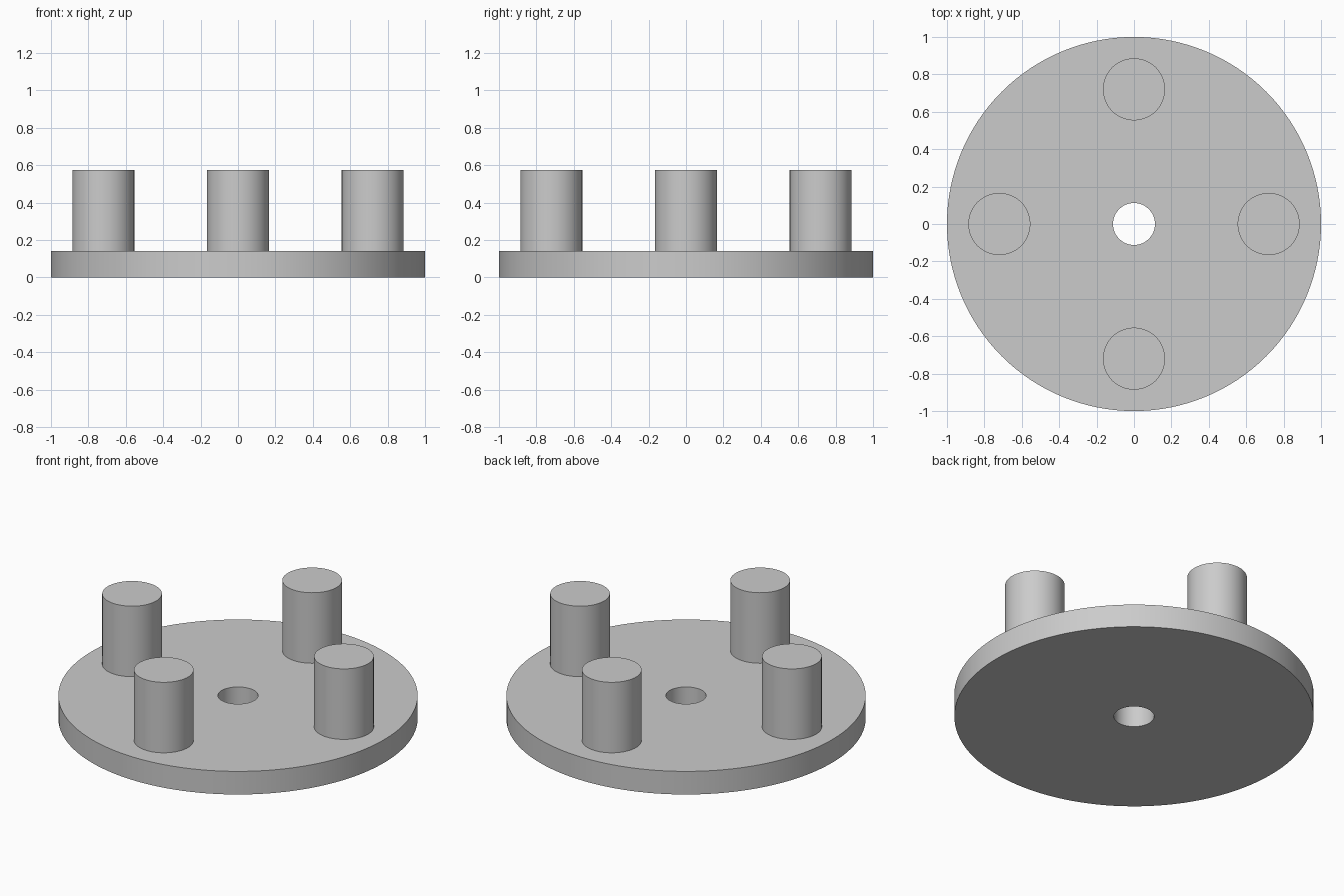
import bpy
import bmesh
from math import cos, sin, pi, radians
from mathutils import Vector

cube = bpy.data.objects.get("Cube")
if cube:
    bpy.data.objects.remove(cube, do_unlink=True)

PLATE_RADIUS, HOLE_RADIUS, PLATE_TOP = 1.0, 0.112, 0.142
PEG_RADIUS, PEG_TOP, PEG_OFFSET = 0.166, 0.575, 0.72
EMBED = 0.02

GREY = (0.6, 0.6, 0.6, 1.0)
grey = bpy.data.materials.new("plain grey")
grey.use_nodes = True
grey.diffuse_color = GREY
grey.node_tree.nodes["Principled BSDF"].inputs["Base Color"].default_value = GREY


def finish(obj):
    """Give the part its colour and smooth its round sides."""
    obj.data.materials.append(grey)
    bpy.ops.object.select_all(action="DESELECT")
    obj.select_set(True)
    bpy.context.view_layer.objects.active = obj
    bpy.ops.object.shade_smooth_by_angle(angle=radians(30))


def lathe(name, profile, steps):
    """Turn a closed (radius, z) profile around the z axis."""
    bm = bmesh.new()
    verts = [bm.verts.new((r, 0, z)) for r, z in profile]
    edges = [bm.edges.new((v, verts[i - 1])) for i, v in enumerate(verts)]
    bmesh.ops.spin(bm, geom=verts + edges, cent=(0, 0, 0), axis=(0, 0, 1),
                   angle=2 * pi, steps=steps, use_merge=True)
    bmesh.ops.remove_doubles(bm, verts=bm.verts, dist=0.0001)
    bmesh.ops.recalc_face_normals(bm, faces=bm.faces)
    mesh = bpy.data.meshes.new(name)
    bm.to_mesh(mesh)
    bm.free()
    obj = bpy.data.objects.new(name, mesh)
    bpy.context.collection.objects.link(obj)
    finish(obj)


# Round base plate with a centre hole
lathe("base_plate", [(HOLE_RADIUS, 0), (PLATE_RADIUS, 0),
                     (PLATE_RADIUS, PLATE_TOP), (HOLE_RADIUS, PLATE_TOP)], 128)

# Four upright pegs, one on each side
bottom = PLATE_TOP - EMBED
for i, side in enumerate(("left", "back", "right", "front")):
    angle = i * pi / 2
    spot = Vector((cos(angle), sin(angle), 0)) * PEG_OFFSET
    spot.z = (PEG_TOP + bottom) / 2
    bpy.ops.mesh.primitive_cylinder_add(vertices=64, radius=PEG_RADIUS,
                                        depth=PEG_TOP - bottom, location=spot)
    peg = bpy.context.object
    peg.name = side + "_peg"
    finish(peg)
